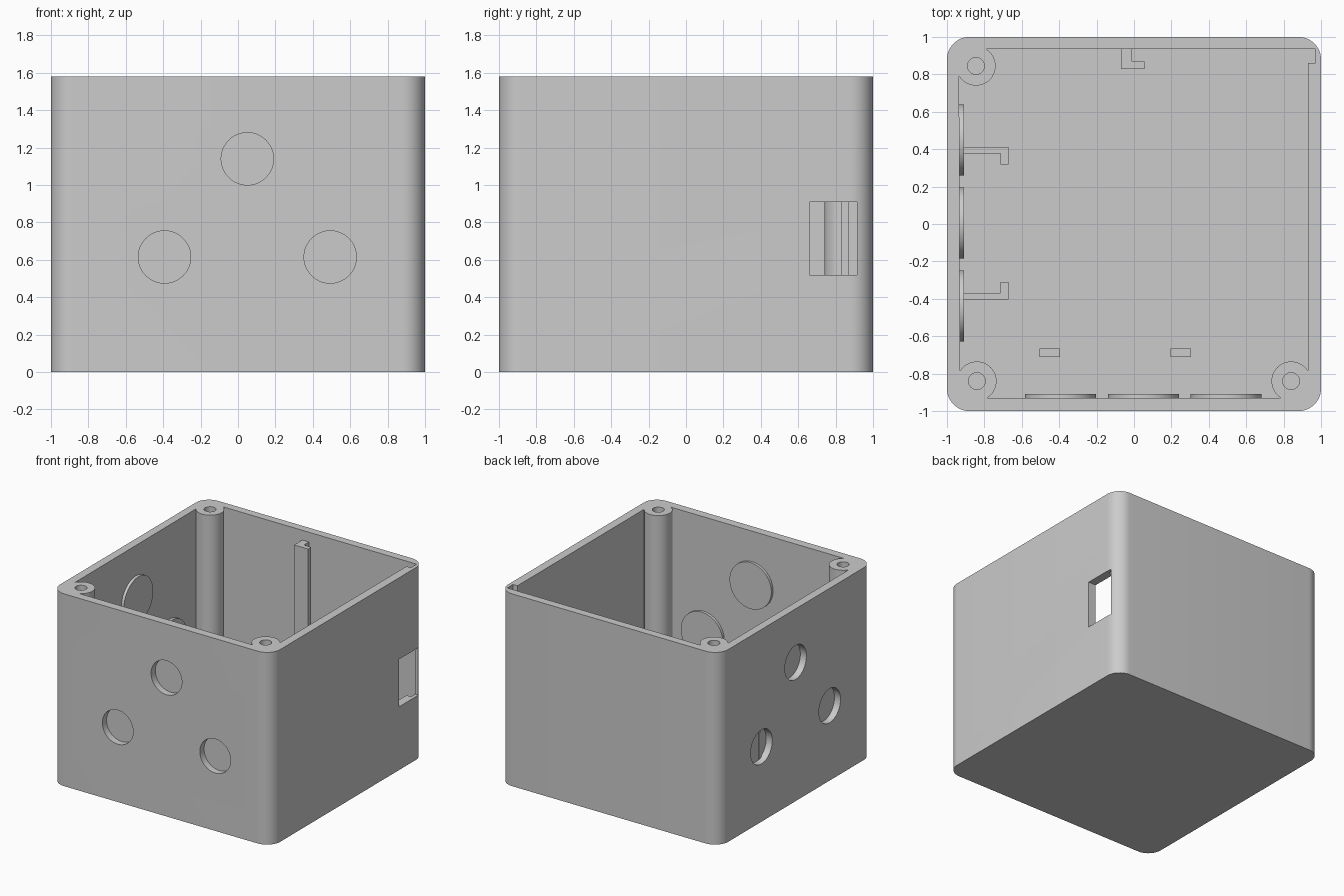
import bpy, bmesh, math
from mathutils import Matrix, Vector

cube = bpy.data.objects.get("Cube")
if cube:
    bpy.data.objects.remove(cube, do_unlink=True)

HEIGHT, FLOOR, WALL = 1.58, 0.065, 0.935
GREY = (0.6, 0.6, 0.6, 1.0)
grey = bpy.data.materials.new("light grey plastic")
grey.use_nodes = True
grey.diffuse_color = GREY
grey.node_tree.nodes["Principled BSDF"].inputs["Base Color"].default_value = GREY


def prism(name, outline, z0, z1, matrix=Matrix()):
    """Extrude a closed outline between two heights."""
    bm = bmesh.new()
    face = bm.faces.new([bm.verts.new((x, y, z0)) for x, y in outline])
    ext = bmesh.ops.extrude_face_region(bm, geom=[face])
    tops = [v for v in ext["geom"] if isinstance(v, bmesh.types.BMVert)]
    bmesh.ops.translate(bm, verts=tops, vec=Vector((0, 0, z1 - z0)))
    bmesh.ops.transform(bm, matrix=matrix, verts=bm.verts)
    bmesh.ops.recalc_face_normals(bm, faces=bm.faces)
    mesh = bpy.data.meshes.new(name)
    bm.to_mesh(mesh)
    bm.free()
    mesh.materials.append(grey)
    obj = bpy.data.objects.new(name, mesh)
    bpy.context.collection.objects.link(obj)
    return obj


def arc(cx, cy, r, start, end, steps):
    angles = [math.radians(start + (end - start) * i / steps) for i in range(steps + 1)]
    return [(cx + r * math.cos(a), cy + r * math.sin(a)) for a in angles]


def circle(cx, cy, r, steps=64):
    return arc(cx, cy, r, 0, 360, steps)[:-1]


def rect(x0, x1, y0, y1):
    return [(x0, y0), (x1, y0), (x1, y1), (x0, y1)]


def smooth(obj):
    bpy.ops.object.select_all(action='DESELECT')
    obj.select_set(True)
    bpy.context.view_layer.objects.active = obj
    bpy.ops.object.shade_smooth_by_angle(angle=math.radians(30))


# Outer body with rounded vertical corners
R = 0.12
outer = []
for i, (sx, sy) in enumerate([(1, 1), (-1, 1), (-1, -1), (1, -1)]):
    outer += arc(sx * (1 - R), sy * (1 - R), R, 90 * i, 90 * i + 90, 12)
box = prism("box_shell", outer, 0, HEIGHT)

# Cavity outline: relieved back corner, then an arc around each screw post
posts = [(-0.845, 0.845, -45), (-0.84, -0.84, 45), (0.84, -0.84, 135)]
cavity = [(0.93, 0.86), (0.97, 0.86), (0.97, WALL)]
for px, py, inward in posts:
    cavity += arc(px, py, 0.105, inward + 121 - 17, inward - 104, 32)
cutters = [prism("cavity_cutter", cavity, FLOOR, HEIGHT + 0.1)]

# Screw holes and side window
for px, py, _ in posts:
    cutters.append(prism("screw_cutter", circle(px, py, 0.045, 32), HEIGHT - 0.5, HEIGHT + 0.1))
cutters.append(prism("window_cutter", rect(0.8, 1.1, 0.66, 0.915), 0.52, 0.91))

# Cable knockouts: blind holes outside, thin backing discs inside
front = Matrix.Rotation(math.radians(90), 4, 'X')
side = Matrix.Rotation(math.radians(-90), 4, 'Z') @ front
for wall, turn, middle in (("front", front, 0.05), ("side", side, -0.005)):
    for n, (offset, z) in enumerate([(-0.443, 0.615), (0, 1.14), (0.443, 0.615)]):
        u = middle + offset
        if wall == "side":
            u = u + 0.0
        cutters.append(prism("knockout_cutter", circle(u, z, 0.14), 0.945, 1.1, turn))
        smooth(prism(f"{wall}_knockout_disc_{n + 1}", circle(u, z, 0.19), 0.908, 0.94, turn))

# Carve the body
for cutter in cutters:
    mod = box.modifiers.new("carve", 'BOOLEAN')
    mod.operation = 'DIFFERENCE'
    mod.solver = 'EXACT'
    mod.object = cutter
bpy.context.view_layer.update()
carved = bpy.data.meshes.new_from_object(box.evaluated_get(bpy.context.evaluated_depsgraph_get()))
box.modifiers.clear()
box.data = carved
for cutter in cutters:
    bpy.data.objects.remove(cutter, do_unlink=True)
smooth(box)

# Tall hooked rail on the back wall
prism("back_rail", [(-0.07, 0.95), (-0.07, 0.83), (0.055, 0.83), (0.055, 0.87),
                    (-0.01, 0.87), (-0.01, 0.95)], FLOOR - 0.01, 1.5)

# Pair of facing hooked rails on the side wall
hook = [(-0.95, 0.407), (-0.67, 0.407), (-0.67, 0.313), (-0.715, 0.313),
        (-0.715, 0.372), (-0.95, 0.372)]
for name, s in (("rear", 1), ("front", -1)):
    prism(f"{name}_side_rail", [(x, s * y + 0.004) for x, y in hook], FLOOR - 0.01, 0.7)

# Small floor pegs
for name, x in (("right", -0.45), ("left", 0.25)):
    prism(f"{name}_floor_peg", rect(x - 0.055, x + 0.055, -0.71, -0.665), FLOOR - 0.01, 0.25)
